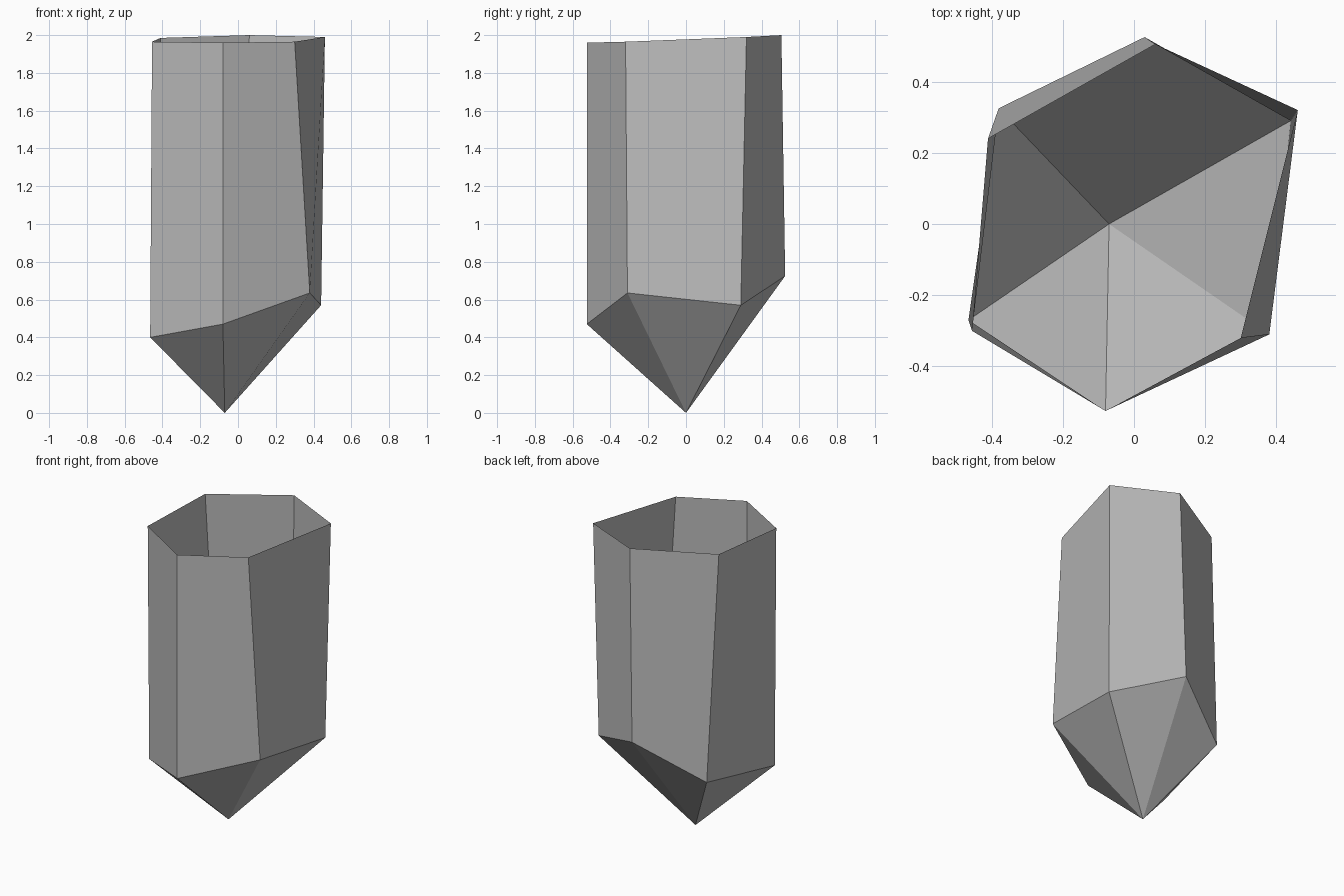
import bpy
import bmesh

if "Cube" in bpy.data.objects:
    bpy.data.objects.remove(bpy.data.objects["Cube"], do_unlink=True)

# One plain grey stone colour
stone = bpy.data.materials.new("grey_stone")
stone.use_nodes = True
colour = (0.5, 0.5, 0.5, 1.0)
stone.diffuse_color = colour
stone.node_tree.nodes["Principled BSDF"].inputs["Base Color"].default_value = colour

# Irregular six-sided rings, counter-clockwise from the front corner
TIP = (-0.07, 0.0, 0.0)
SHOULDER = [(-0.08, -0.525, 0.47), (0.38, -0.31, 0.635), (0.44, 0.29, 0.57),
            (0.03, 0.525, 0.725), (-0.38, 0.325, 0.49), (-0.465, -0.27, 0.40)]
RIM = [(-0.08, -0.525, 1.96), (0.30, -0.32, 1.965), (0.46, 0.32, 1.99),
       (0.06, 0.505, 2.0), (-0.41, 0.24, 1.985), (-0.455, -0.30, 1.965)]

# Crystal shell: pointed below, open at the rim
bm = bmesh.new()
tip = bm.verts.new(TIP)
shoulder = [bm.verts.new(p) for p in SHOULDER]
rim = [bm.verts.new(p) for p in RIM]
for i in range(len(rim)):
    j = (i + 1) % len(rim)
    bm.faces.new((shoulder[i], shoulder[j], rim[j], rim[i]))
    bm.faces.new((tip, shoulder[j], shoulder[i]))

mesh = bpy.data.meshes.new("crystal_shell")
bm.to_mesh(mesh)
bm.free()
mesh.materials.append(stone)
crystal = bpy.data.objects.new("crystal_shell", mesh)
bpy.context.collection.objects.link(crystal)
